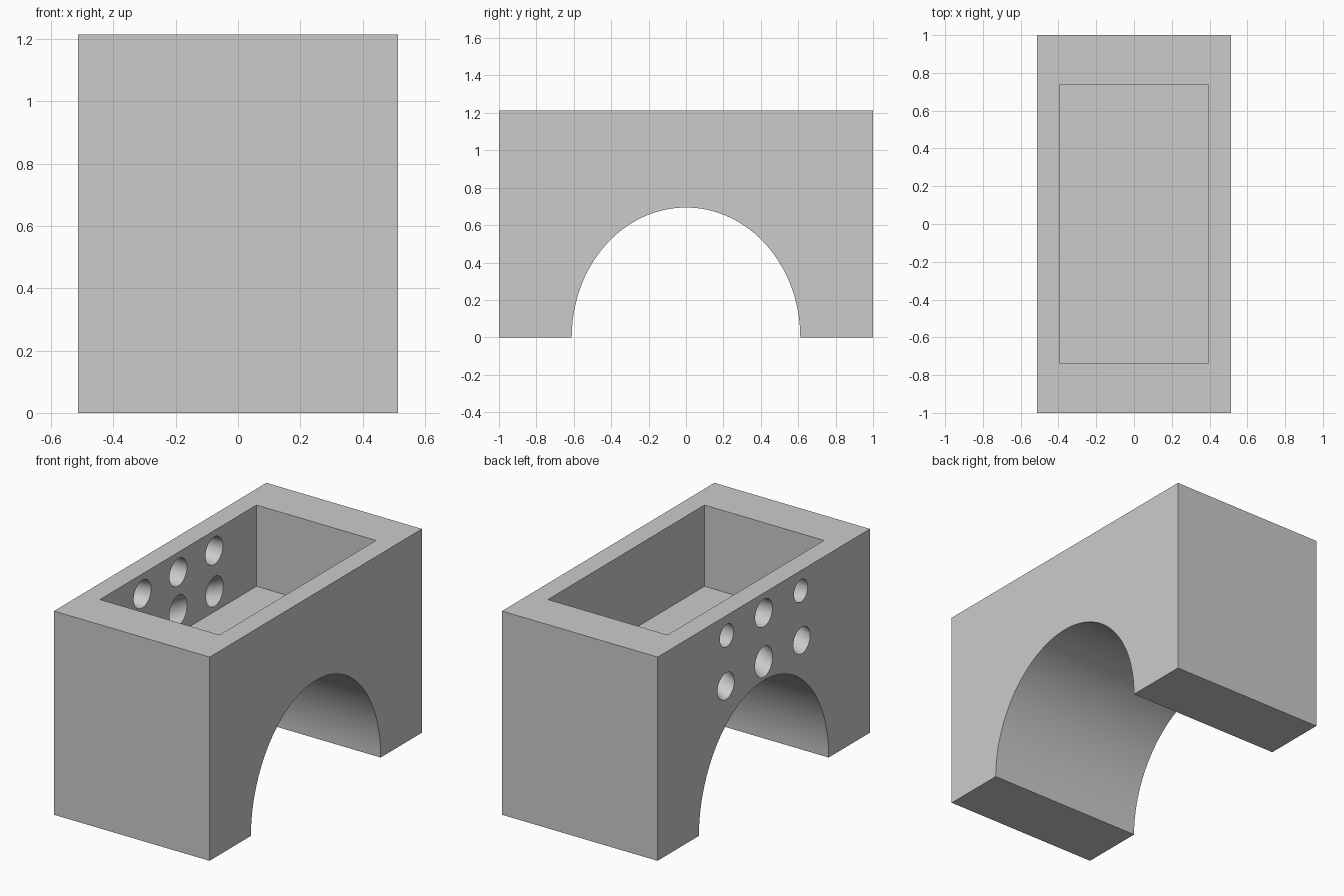
import bpy
import bmesh
import math
from mathutils import Vector

if "Cube" in bpy.data.objects:
    bpy.data.objects.remove(bpy.data.objects["Cube"], do_unlink=True)

HALF_X, HALF_Y, HEIGHT = 0.513, 1.0, 1.214
POCKET_X, POCKET_Y, FLOOR = 0.394, 0.737, 0.73
ARCH_Y, ARCH_Z = 0.611, 0.694

grey = bpy.data.materials.new("plain_grey")
grey.use_nodes = True
colour = (0.6, 0.6, 0.6, 1)
grey.diffuse_color = colour
grey.node_tree.nodes["Principled BSDF"].inputs["Base Color"].default_value = colour


def loft(name, ring_a, ring_b):
    """Closed solid between two rings with the same number of points."""
    bm = bmesh.new()
    a = [bm.verts.new(p) for p in ring_a]
    b = [bm.verts.new(p) for p in ring_b]
    n = len(a)
    bm.faces.new(a)
    bm.faces.new(b)
    for i in range(n):
        j = (i + 1) % n
        bm.faces.new((a[i], a[j], b[j], b[i]))
    bmesh.ops.recalc_face_normals(bm, faces=bm.faces)
    mesh = bpy.data.meshes.new(name)
    bm.to_mesh(mesh)
    bm.free()
    mesh.materials.append(grey)
    obj = bpy.data.objects.new(name, mesh)
    bpy.context.collection.objects.link(obj)
    return obj


def ellipse(x, y, z, ry, rz, count=40):
    angles = [2 * math.pi * i / count for i in range(count)]
    return [Vector((x, y + ry * math.cos(t), z + rz * math.sin(t))) for t in angles]


# Block with an elliptical arch through its underside
steps = 64
profile = [(HALF_Y, 0), (HALF_Y, HEIGHT), (-HALF_Y, HEIGHT), (-HALF_Y, 0)]
for i in range(steps + 1):
    t = math.pi * (1 - i / steps)
    profile.append((ARCH_Y * math.cos(t), ARCH_Z * math.sin(t)))
block = loft("arched_block",
             [(-HALF_X, y, z) for y, z in profile],
             [(HALF_X, y, z) for y, z in profile])

# Open rectangular pocket in the top
corners = [(-POCKET_X, -POCKET_Y), (POCKET_X, -POCKET_Y),
           (POCKET_X, POCKET_Y), (-POCKET_X, POCKET_Y)]
cutters = [loft("pocket_cutter",
                [(x, y, FLOOR) for x, y in corners],
                [(x, y, HEIGHT + 0.2) for x, y in corners])]


def hole(inner, outer):
    """Hole through one side wall, from (y, z, ry, rz) inside to the same outside."""
    a = ellipse(-POCKET_X, *inner)
    b = ellipse(-HALF_X, *outer)
    start = [p.lerp(q, -0.2) for p, q in zip(a, b)]
    end = [p.lerp(q, 1.2) for p, q in zip(a, b)]
    cutters.append(loft("hole_cutter", start, end))


# Two rows of three holes, the lower row sloping downwards to the outside
for side in (-1, 1):
    hole((side * 0.338, 1.094, 0.082, 0.082), (side * 0.349, 1.094, 0.065, 0.067))
    hole((side * 0.343, 0.85, 0.081, 0.089), (side * 0.357, 0.795, 0.08, 0.079))
hole((0, 1.095, 0.082, 0.082), (0, 1.095, 0.082, 0.082))
hole((0, 0.867, 0.083, 0.091), (0, 0.804, 0.083, 0.091))

# Cut everything out and shade the curved surfaces smooth
bpy.ops.object.select_all(action="DESELECT")
bpy.context.view_layer.objects.active = block
block.select_set(True)
for cutter in cutters:
    cutter.hide_render = True
    cut = block.modifiers.new("cut", "BOOLEAN")
    cut.operation = "DIFFERENCE"
    cut.solver = "EXACT"
    cut.object = cutter
    bpy.ops.object.modifier_apply(modifier=cut.name)
    bpy.data.objects.remove(cutter, do_unlink=True)
bpy.ops.object.shade_smooth_by_angle(angle=math.radians(30))
